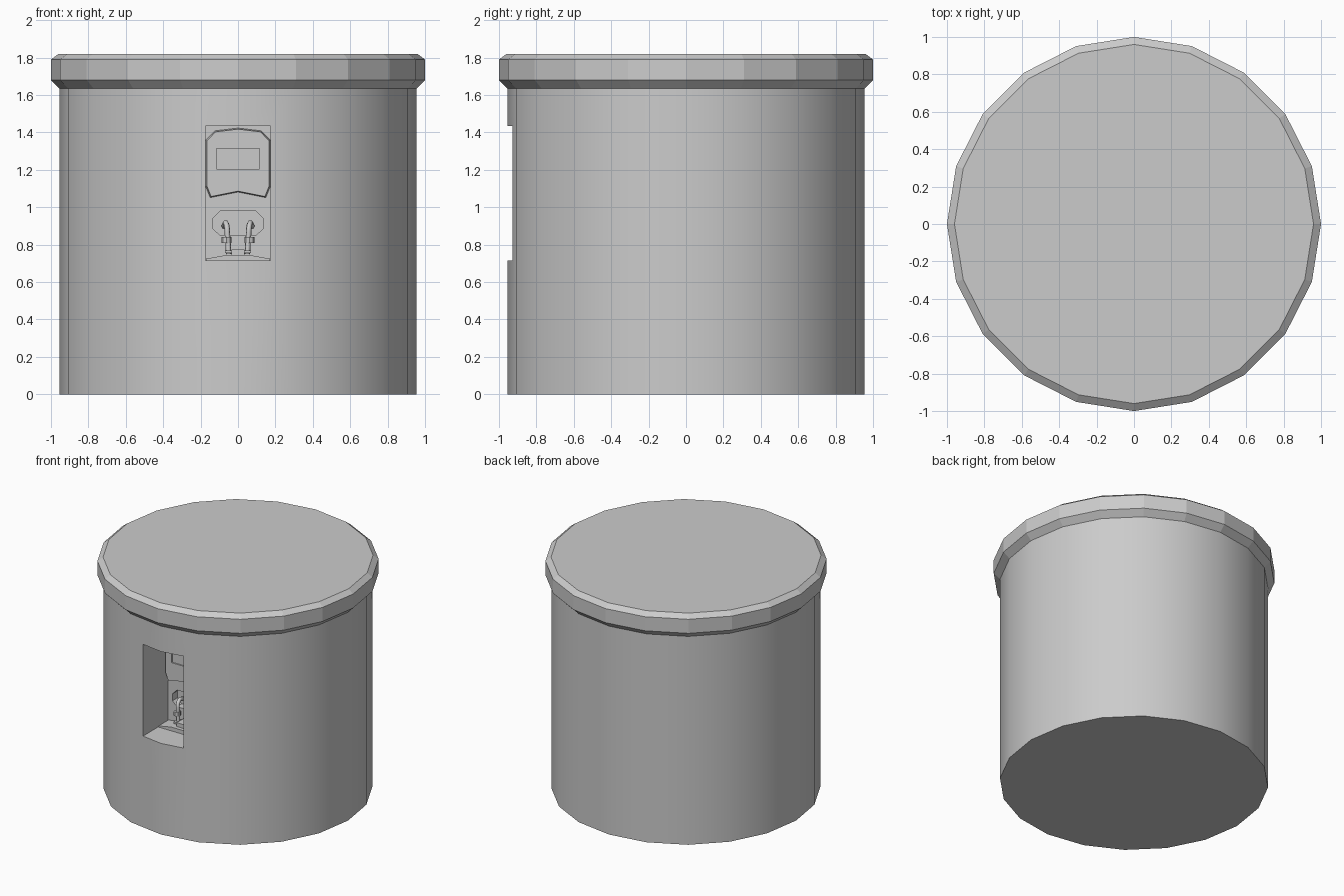
import bpy, bmesh, math

if "Cube" in bpy.data.objects:
    bpy.data.objects.remove(bpy.data.objects["Cube"])

SIDES = 20
BACK = -0.62          # y of the niche's rear wall


def make(name, verts, faces):
    mesh = bpy.data.meshes.new(name)
    mesh.from_pydata(verts, [], faces)
    bm = bmesh.new()
    bm.from_mesh(mesh)
    bmesh.ops.recalc_face_normals(bm, faces=bm.faces)
    bm.to_mesh(mesh)
    bm.free()
    ob = bpy.data.objects.new(name, mesh)
    bpy.context.collection.objects.link(ob)
    return ob


def lathe(name, profile):
    """Stack of 20-sided rings (radius, z), capped at both ends."""
    v = [(r * math.sin(2 * math.pi * i / SIDES), -r * math.cos(2 * math.pi * i / SIDES), z)
         for r, z in profile for i in range(SIDES)]
    n = len(profile)
    f = [(k * SIDES + i, k * SIDES + (i + 1) % SIDES,
          (k + 1) * SIDES + (i + 1) % SIDES, (k + 1) * SIDES + i)
         for k in range(n - 1) for i in range(SIDES)]
    f += [tuple(range(SIDES)), tuple(range((n - 1) * SIDES, n * SIDES))]
    return make(name, v, f)


def plate(name, half, y0, y1, taper=1.0):
    """Extrude a front outline, given as its right half (x, z), from y0 to y1."""
    pts = half + [(-x, z) for x, z in reversed(half) if x > 0]
    cz = sum(p[1] for p in pts) / len(pts)
    n = len(pts)
    v = [(x * taper, y0, cz + (z - cz) * taper) for x, z in pts] + [(x, y1, z) for x, z in pts]
    f = [tuple(range(n)), tuple(range(n, 2 * n))]
    f += [(i, (i + 1) % n, n + (i + 1) % n, n + i) for i in range(n)]
    return make(name, v, f)


def rect(w, z0, z1):
    return [(w, z0), (w, z1)]


def cut(ob, *cutters):
    for c in cutters:
        c.hide_render = True
        c.hide_viewport = False
        m = ob.modifiers.new("cut", 'BOOLEAN')
        m.operation, m.solver, m.object = 'DIFFERENCE', 'EXACT', c
    dg = bpy.context.evaluated_depsgraph_get()
    ob.data = bpy.data.meshes.new_from_object(ob.evaluated_get(dg))
    ob.modifiers.clear()
    for c in cutters:
        bpy.data.objects.remove(c)


# Cylindrical body with a niche and a shallow octagonal pocket in its rear wall
body = lathe("body", [(0.955, 0), (0.955, 1.64)])
octagon = [(0.095, 0.85), (0.135, 0.885), (0.135, 0.94), (0.095, 0.98)]
cut(body,
    plate("niche_cutter", rect(0.175, 0.715, 1.435), -1.1, BACK),
    plate("pocket_cutter", octagon, BACK - 0.1, BACK + 0.06))
bpy.context.view_layer.objects.active = body
body.select_set(True)
bpy.ops.object.shade_smooth_by_angle(angle=math.radians(30))
body.select_set(False)

# Faceted lid
lathe("lid", [(0.955, 1.635), (1.0, 1.68), (1.0, 1.79), (0.96, 1.82)])

# Hood over the pocket, with a shallow window
hood = plate("hood", [(0, 1.08), (0.15, 1.05), (0.174, 1.11), (0.174, 1.36),
                      (0.125, 1.41), (0, 1.425)], BACK - 0.04, BACK + 0.01, 0.96)
cut(hood, plate("window_cutter", rect(0.115, 1.205, 1.315), BACK - 0.1, BACK - 0.03))

# Stepped foot at the bottom of the niche
plate("foot_base", [(0.17, 0.714), (0.17, 0.725), (0.06, 0.745)], BACK - 0.12, BACK + 0.01)
plate("foot_block", rect(0.035, 0.73, 0.775), BACK - 0.09, BACK + 0.01)
plate("foot_bar", rect(0.07, 0.755, 0.77), BACK - 0.08, BACK - 0.02)

# Pair of bent hoses running from the pocket down to the foot, each with a collar
for side, label in ((-1, "left"), (1, "right")):
    cu = bpy.data.curves.new(label + "_hose", 'CURVE')
    cu.dimensions = '3D'
    cu.bevel_depth, cu.bevel_resolution, cu.resolution_u = 0.015, 1, 4
    cu.use_fill_caps = True
    sp = cu.splines.new('BEZIER')
    path = [(0.075, BACK + 0.055, 0.90), (0.062, BACK - 0.03, 0.91),
            (0.055, BACK - 0.045, 0.83), (0.05, BACK - 0.05, 0.75)]
    sp.bezier_points.add(len(path) - 1)
    for p, (x, y, z) in zip(sp.bezier_points, path):
        p.co = (side * x, y, z)
        p.handle_left_type = p.handle_right_type = 'AUTO'
    ob = bpy.data.objects.new(label + "_hose", cu)
    bpy.context.collection.objects.link(ob)

    bm = bmesh.new()
    bmesh.ops.create_cone(bm, cap_ends=True, segments=8, radius1=0.026, radius2=0.026, depth=0.03)
    me = bpy.data.meshes.new(label + "_collar")
    bm.to_mesh(me)
    bm.free()
    ob = bpy.data.objects.new(label + "_collar", me)
    ob.location = (side * 0.062, BACK - 0.045, 0.825)
    bpy.context.collection.objects.link(ob)
